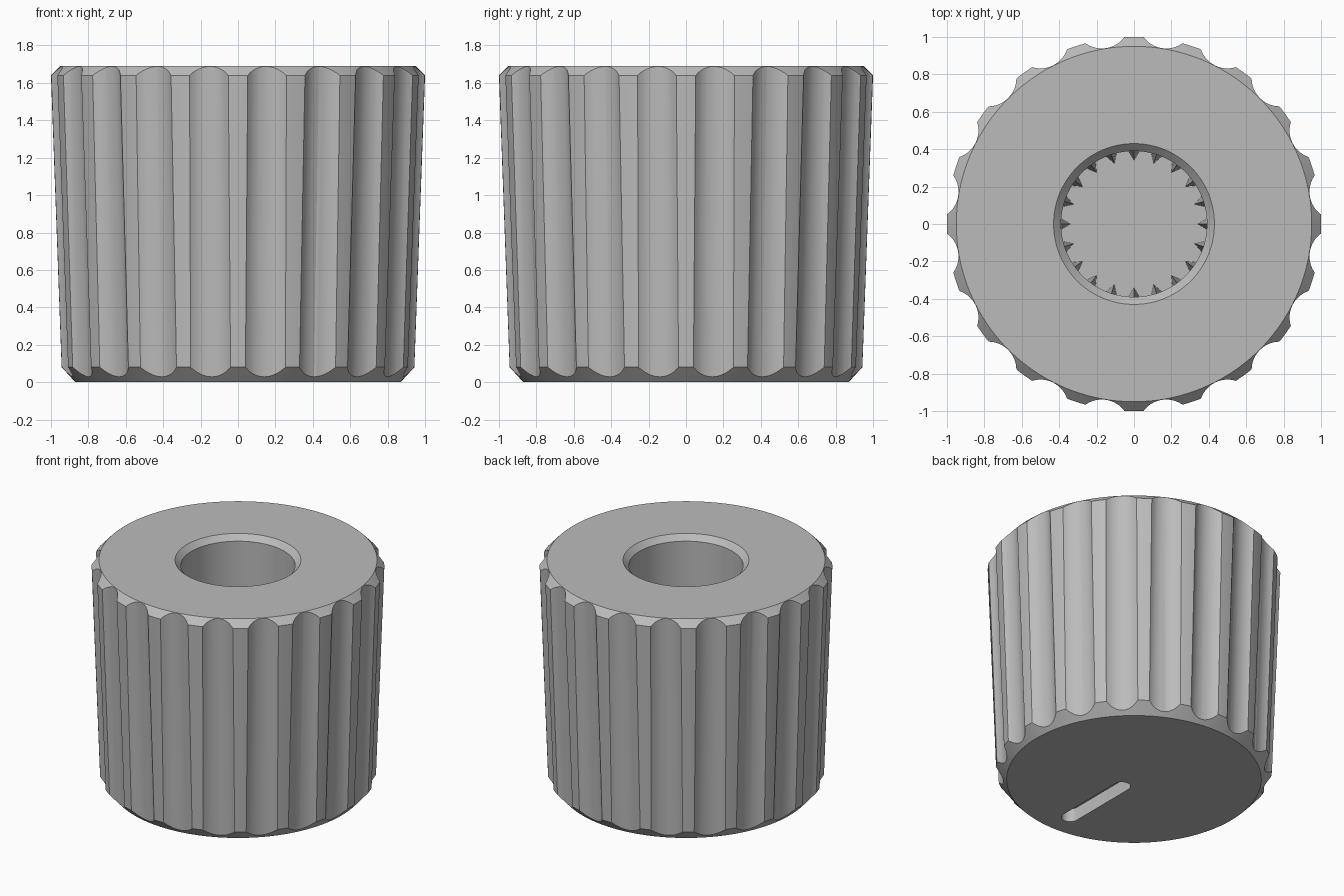
import bpy, bmesh, math
from mathutils import Vector

if "Cube" in bpy.data.objects:
    bpy.data.objects.remove(bpy.data.objects["Cube"])

N = 20            # flutes around the knob
H = 1.69          # overall height
FLOOR = 0.45      # bottom of the shaft socket

grey = bpy.data.materials.new("grey plastic")
grey.diffuse_color = (0.5, 0.5, 0.5, 1)
grey.use_nodes = True
grey.node_tree.nodes["Principled BSDF"].inputs["Base Color"].default_value = grey.diffuse_color


def make_object(name, bm):
    bmesh.ops.recalc_face_normals(bm, faces=bm.faces)
    mesh = bpy.data.meshes.new(name)
    bm.to_mesh(mesh)
    bm.free()
    mesh.materials.append(grey)
    ob = bpy.data.objects.new(name, mesh)
    bpy.context.collection.objects.link(ob)
    return ob


def lathe(name, profile, steps):
    """Closed solid of revolution from (radius, z) points; ends are capped."""
    bm = bmesh.new()
    rings = [[bm.verts.new((r * math.cos(2 * math.pi * i / steps),
                            r * math.sin(2 * math.pi * i / steps), z))
              for i in range(steps)] for r, z in profile]
    for a, b in zip(rings, rings[1:]):
        for i in range(steps):
            j = (i + 1) % steps
            bm.faces.new((a[i], a[j], b[j], b[i]))
    bm.faces.new(rings[0])
    bm.faces.new(rings[-1])
    return make_object(name, bm)


def add_prism(bm, low, high):
    """Loft between two matching outlines and cap both ends."""
    a = [bm.verts.new(p) for p in low]
    b = [bm.verts.new(p) for p in high]
    for i in range(len(a)):
        j = (i + 1) % len(a)
        bm.faces.new((a[i], a[j], b[j], b[i]))
    bm.faces.new(a)
    bm.faces.new(b)


def polar(x, y, z, angle):
    c, s = math.cos(angle), math.sin(angle)
    return Vector((x * c - y * s, x * s + y * c, z))


def cut(target, cutter):
    cutter.hide_render = True
    mod = target.modifiers.new("cut", 'BOOLEAN')
    mod.operation = 'DIFFERENCE'
    mod.solver = 'EXACT'
    mod.object = cutter
    bpy.context.view_layer.objects.active = target
    bpy.ops.object.modifier_apply(modifier=mod.name)
    bpy.data.objects.remove(cutter)


# Knob body: bevelled, slightly tapered drum with a bevelled blind socket
body = lathe("knob_body", [
    (0.87, 0), (0.943, 0.08), (1.0, 1.64), (0.95, H),
    (0.43, H), (0.39, H - 0.04), (0.39, FLOOR)], 160)


# Grip flutes: shallow arc-shaped grooves that follow the taper
def flute_outline(z, angle):
    t = z / H
    valley = 0.895 + 0.057 * t
    rad = 0.172 - 0.026 * t
    pts = []
    for k in range(17):
        a = math.radians(-60 + 120 * k / 16)
        pts.append(polar(valley + rad - rad * math.cos(a), rad * math.sin(a), z, angle))
    return pts


bm = bmesh.new()
for i in range(N):
    ang = 2 * math.pi * (i + 0.5) / N
    add_prism(bm, flute_outline(-0.1, ang), flute_outline(H + 0.1, ang))
cut(body, make_object("flute_cutter", bm))

# Indicator slot with round ends in the closed face
bm = bmesh.new()
outline = []
for centre, start in ((-0.13, 0), (-0.68, math.pi)):
    for k in range(13):
        a = start + math.pi * k / 12
        outline.append((0.06 * math.cos(a), centre + 0.06 * math.sin(a)))
add_prism(bm, [(x, y, -0.1) for x, y in outline], [(x, y, 0.1) for x, y in outline])
cut(body, make_object("slot_cutter", bm))

# Socket splines: pointed teeth that taper into the wall
bm = bmesh.new()
for i in range(N):
    ang = 2 * math.pi * i / N
    low = [polar(x, y, FLOOR - 0.01, ang) for x, y in ((0.4, -0.036), (0.34, 0), (0.4, 0.036))]
    high = [polar(x, y, 1.1, ang) for x, y in ((0.4, -0.008), (0.385, 0), (0.4, 0.008))]
    add_prism(bm, low, high)
make_object("socket_splines", bm)

# Smooth curved walls, keep bevel and flute edges crisp
bpy.ops.object.select_all(action='DESELECT')
body.select_set(True)
bpy.context.view_layer.objects.active = body
bpy.ops.object.shade_smooth_by_angle(angle=math.radians(25))
